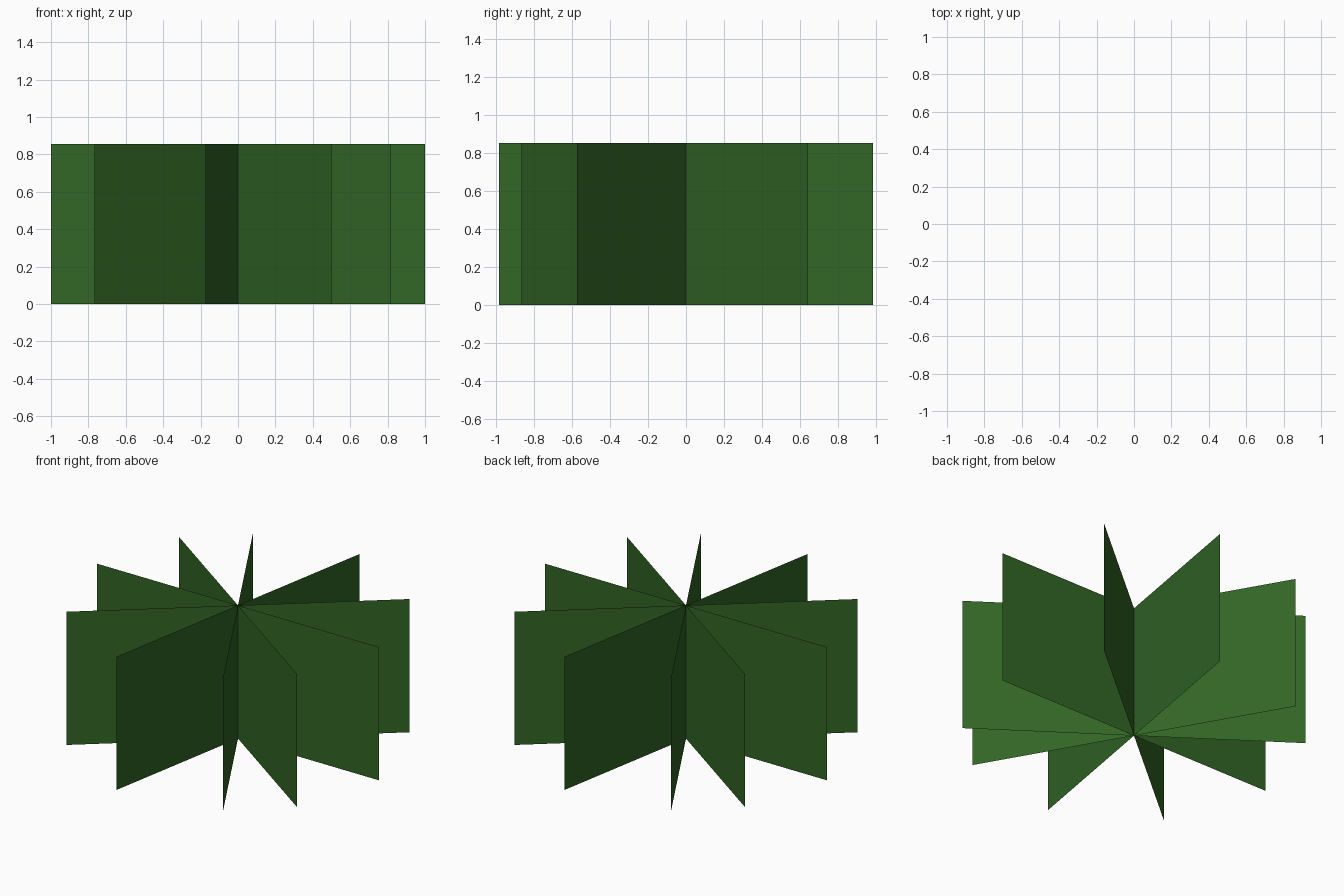
import bpy, math

if "Cube" in bpy.data.objects:
    bpy.data.objects.remove(bpy.data.objects["Cube"])

HEIGHT = 0.855
ANGLES = [0, 40, 80, 120, 145]   # heading of each upright card, degrees

green = bpy.data.materials.new("leaf_green")
green.diffuse_color = (0.032, 0.133, 0.019, 1)
green.use_nodes = True
green.node_tree.nodes["Principled BSDF"].inputs["Base Color"].default_value = green.diffuse_color
green.use_backface_culling = False


def card(index, degrees):
    """One flat upright foliage card passing through the centre axis."""
    c, s = math.cos(math.radians(degrees)), math.sin(math.radians(degrees))
    mesh = bpy.data.meshes.new(f"foliage_card_{index}")
    mesh.from_pydata([(-c, -s, 0), (c, s, 0), (c, s, HEIGHT), (-c, -s, HEIGHT)],
                     [], [(0, 1, 2, 3)])
    mesh.materials.append(green)
    obj = bpy.data.objects.new(f"foliage_card_{index}", mesh)
    bpy.context.collection.objects.link(obj)


# Five crossed cards
for i, a in enumerate(ANGLES, 1):
    card(i, a)
